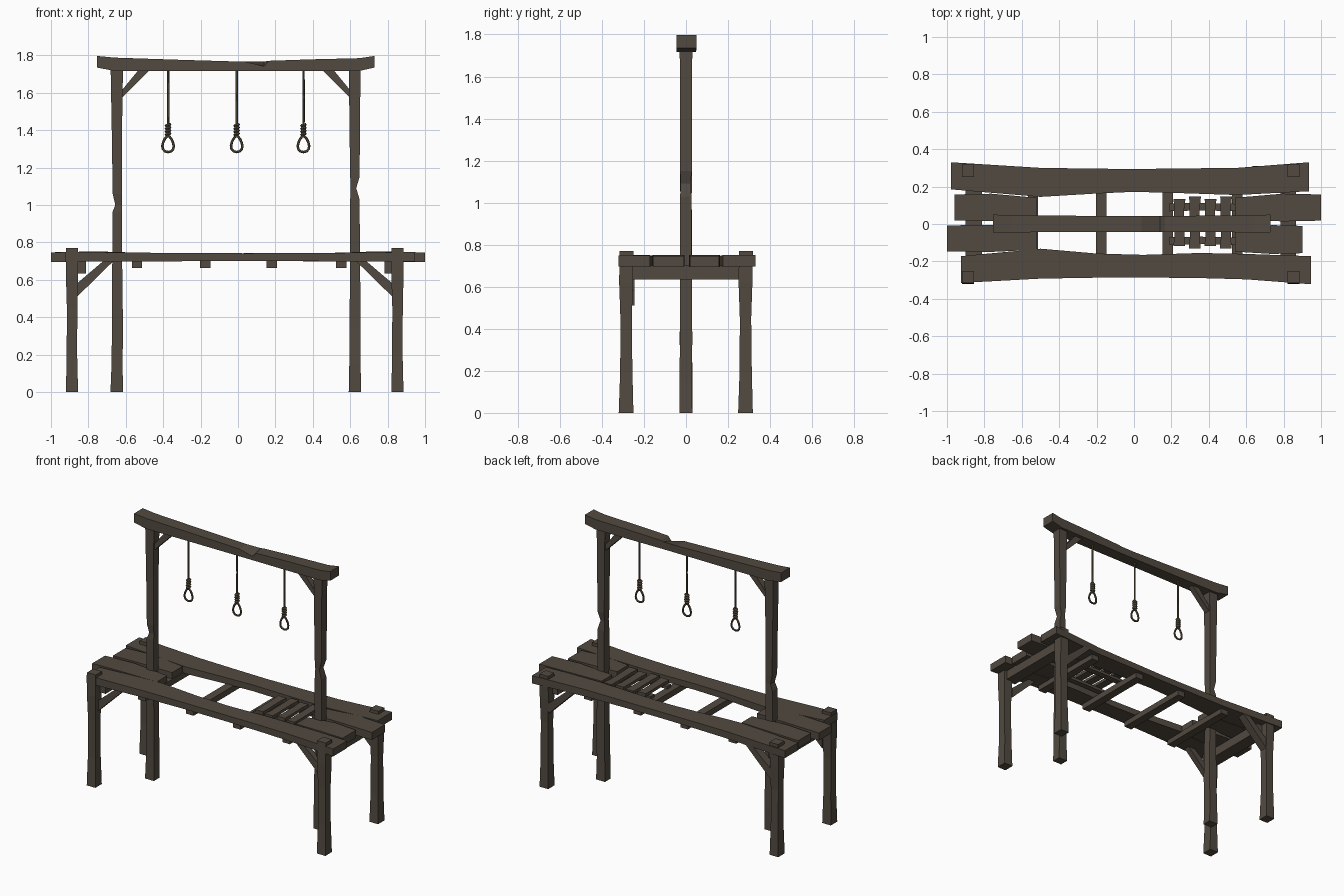
import bpy, bmesh, math
from mathutils import Vector

if "Cube" in bpy.data.objects:
    bpy.data.objects.remove(bpy.data.objects["Cube"])


def material(name, rgb):
    m = bpy.data.materials.new(name)
    m.diffuse_color = (*rgb, 1)
    m.use_nodes = True
    m.node_tree.nodes["Principled BSDF"].inputs["Base Color"].default_value = m.diffuse_color
    return m


WOOD = material("dark_wood", (0.085, 0.068, 0.052))
ROPE = material("rope_fibre", (0.11, 0.085, 0.05))


def finish(name, bm, mat):
    bmesh.ops.recalc_face_normals(bm, faces=bm.faces)
    me = bpy.data.meshes.new(name)
    bm.to_mesh(me)
    bm.free()
    me.materials.append(mat)
    ob = bpy.data.objects.new(name, me)
    bpy.context.collection.objects.link(ob)
    return ob


def loft(bm, rings, closed=False):
    """Skin a list of vertex rings, capping the ends unless closed."""
    rings = [[bm.verts.new(p) for p in r] for r in rings]
    n = len(rings[0])
    pairs = list(zip(rings, rings[1:]))
    if closed:
        pairs.append((rings[-1], rings[0]))
    else:
        bm.faces.new(rings[0])
        bm.faces.new(rings[-1])
    for a, b in pairs:
        for i in range(n):
            j = (i + 1) % n
            bm.faces.new((a[i], a[j], b[j], b[i]))


def beam(name, axis, stations):
    """Hewn timber: stations are (t, u0, u1, v0, v1[, drop of the u0/v1 corner])."""
    place = {"x": lambda t, u, v: (t, u, v),
             "y": lambda t, u, v: (u, t, v),
             "z": lambda t, u, v: (u, v, t)}[axis]
    rings = []
    for t, u0, u1, v0, v1, *d in stations:
        drop = d[0] if d else 0
        rings.append([place(t, u0, v0), place(t, u1, v0), place(t, u1, v1), place(t, u0, v1 - drop)])
    bm = bmesh.new()
    loft(bm, rings)
    return finish(name, bm, WOOD)


def brace(name, pts, y0, y1):
    bm = bmesh.new()
    loft(bm, [[(x, y, z) for x, z in pts] for y in (y0, y1)])
    return finish(name, bm, WOOD)


def tube(bm, path, r, sides=6, closed=False):
    """Tube along a path lying in the xz plane."""
    n, rings = len(path), []
    for i, p in enumerate(path):
        a = path[(i - 1) % n] if closed or i else p
        b = path[(i + 1) % n] if closed or i < n - 1 else p
        t = (Vector(b) - Vector(a)).normalized()
        y = Vector((0, 1, 0))
        s = t.cross(y)
        rings.append([Vector(p) + r * (math.cos(k * math.tau / sides) * s + math.sin(k * math.tau / sides) * y)
                      for k in range(sides)])
    loft(bm, rings, closed)


# Tall posts, each with a chipped waist
beam("post_left", "z", [
    (0, -.682, -.615, -.03, .03), (.15, -.676, -.617, -.028, .032), (.35, -.674, -.615, -.03, .027),
    (.75, -.672, -.620, -.027, .028), (.96, -.672, -.620, -.026, .028), (1.0, -.656, -.620, -.022, .025),
    (1.06, -.670, -.621, -.028, .028), (1.4, -.675, -.620, -.028, .028), (1.73, -.681, -.615, -.03, .03)])
beam("post_right", "z", [
    (0, .592, .659, -.03, .03), (.15, .595, .655, -.032, .028), (.35, .596, .656, -.028, .03),
    (.75, .600, .652, -.028, .027), (1.03, .600, .650, -.028, .026), (1.09, .602, .632, -.025, .02),
    (1.15, .600, .650, -.028, .028), (1.4, .596, .652, -.028, .028), (1.73, .593, .655, -.03, .03)])

# Sagging top beam with a split corner
beam("top_beam", "x", [
    (-.755, -.045, .05, 1.735, 1.797), (-.66, -.045, .048, 1.717, 1.788), (-.3, -.042, .044, 1.716, 1.776),
    (.04, -.042, .042, 1.716, 1.766), (.14, -.042, .042, 1.716, 1.767, .025), (.165, -.042, .042, 1.716, 1.771),
    (.4, -.043, .045, 1.716, 1.779), (.65, -.045, .048, 1.717, 1.785), (.73, -.045, .05, 1.735, 1.797)])

# Corner legs, waisted and standing slightly proud of the deck
for side, x0, x1 in (("left", -.92, -.855), ("right", .82, .885)):
    for face, y0, y1 in (("front", -.32, -.25), ("back", .248, .318)):
        beam(f"leg_{face}_{side}", "z", [
            (0, x0, x1, y0, y1), (.2, x0 + .004, x1 - .005, y0 + .007, y1 - .005),
            (.45, x0 + .005, x1 - .004, y0 + .008, y1 - .008), (.62, x0, x1, y0 + .002, y1 - .002),
            (.77, x0, x1, y0 + .004, y1)])

# Diagonal braces under the deck and under the top beam
for side, s, leg, post in (("left", 1, -.858, -.618), ("right", -1, .823, .597)):
    low = [(leg, .583), (leg, .512), (leg + s * .19, .698), (leg + s * .135, .698)]
    brace(f"deck_brace_front_{side}", low, -.285, -.245)
    brace(f"deck_brace_back_{side}", low, .255, .31)
    top = [(post, 1.617), (post, 1.575), (post + s * .142, 1.718), (post + s * .083, 1.718)]
    brace(f"beam_brace_{side}", top, -.02, .02)

# Cross beams carrying the deck
for i, x in enumerate((-.54, -.175, .18, .553)):
    beam(f"cross_beam_{i + 1}", "y", [(-.27, x - .028, x + .028, .663, .703), (.27, x - .028, x + .028, .663, .703)])
for side, x0, x1 in (("left", -.9, -.812), ("right", .782, .865)):
    beam(f"end_beam_{side}", "y", [(-.27, x0, x1, .635, .7), (.27, x0, x1, .635, .7)])

# Long deck planks, bowed inwards along their length
beam("long_plank_back", "x", [
    (-.978, .185, .33, .697, .748), (-.5, .145, .30, .698, .745), (-.2, .163, .296, .7, .743),
    (.0, .172, .294, .7, .742), (.25, .165, .297, .7, .743), (.55, .155, .30, .698, .745),
    (.935, .175, .33, .697, .75)])
beam("long_plank_front", "x", [
    (-.925, -.315, -.172, .697, .75), (-.5, -.292, -.132, .698, .745), (-.2, -.287, -.158, .7, .743),
    (.05, -.286, -.165, .7, .742), (.35, -.289, -.155, .7, .743), (.6, -.296, -.16, .698, .745),
    (.945, -.322, -.172, .697, .748)])

# Short planks at both ends, staggered
for name, x0, x1, y0, y1 in (("left_back", -.96, -.518, .016, .162), ("left_front", -1.0, -.518, -.15, -.004),
                             ("right_back", 1.0, .54, .014, .162), ("right_front", .9, .54, -.16, -.006)):
    m = x0 + (x1 - x0) * .45
    beam("short_plank_" + name, "x", [
        (x0, y0 + .004, y1 - .004, .694, .746), (m, y0, y1, .698, .752),
        (x1, y0 + .012, y1 - .022, .7, .745)])

# Remaining hatch: two rails with rough slats across them
for face, y in (("front", -.09), ("back", .09)):
    beam(f"hatch_rail_{face}", "x", [(.19, y - .022, y + .02, .703, .722), (.36, y - .017, y + .022, .703, .722),
                                     (.545, y - .022, y + .018, .703, .722)])
for i in range(4):
    x, j = .242 + i * .083, .007 * (-1) ** i
    beam(f"hatch_slat_{i + 1}", "y", [
        (-.125 + j, x - .032, x + .03, .722, .744), (-.07, x - .026, x + .028, .722, .742),
        (.07, x - .028, x + .025, .722, .742), (.14 - j, x - .03, x + .033, .722, .744)])

# Hanging ropes: cord, wrapped coil and teardrop ring in one piece
for side, x in (("left", -.374), ("middle", -.007), ("right", .35)):
    bm = bmesh.new()
    tube(bm, [(x, 0, 1.725), (x + .001, 0, 1.58), (x, 0, 1.36)], .0065)
    for k in range(4):
        z = 1.427 - k * .016
        ring = [[(x + (.0095 + .0085 * math.cos(b)) * math.cos(a), (.0095 + .0085 * math.cos(b)) * math.sin(a),
                  z + .0085 * math.sin(b) + .003 * math.cos(a))
                 for b in (i * math.tau / 5 for i in range(5))]
                for a in (i * math.tau / 8 for i in range(8))]
        loft(bm, ring, True)
    drop = []
    for i in range(14):
        a = i * math.tau / 14
        drop.append((x + .029 * math.sin(a) * (1 - .35 * math.cos(a)), 0, 1.326 + .043 * math.cos(a)))
    tube(bm, drop, .0068, closed=True)
    finish(f"rope_{side}", bm, ROPE)
